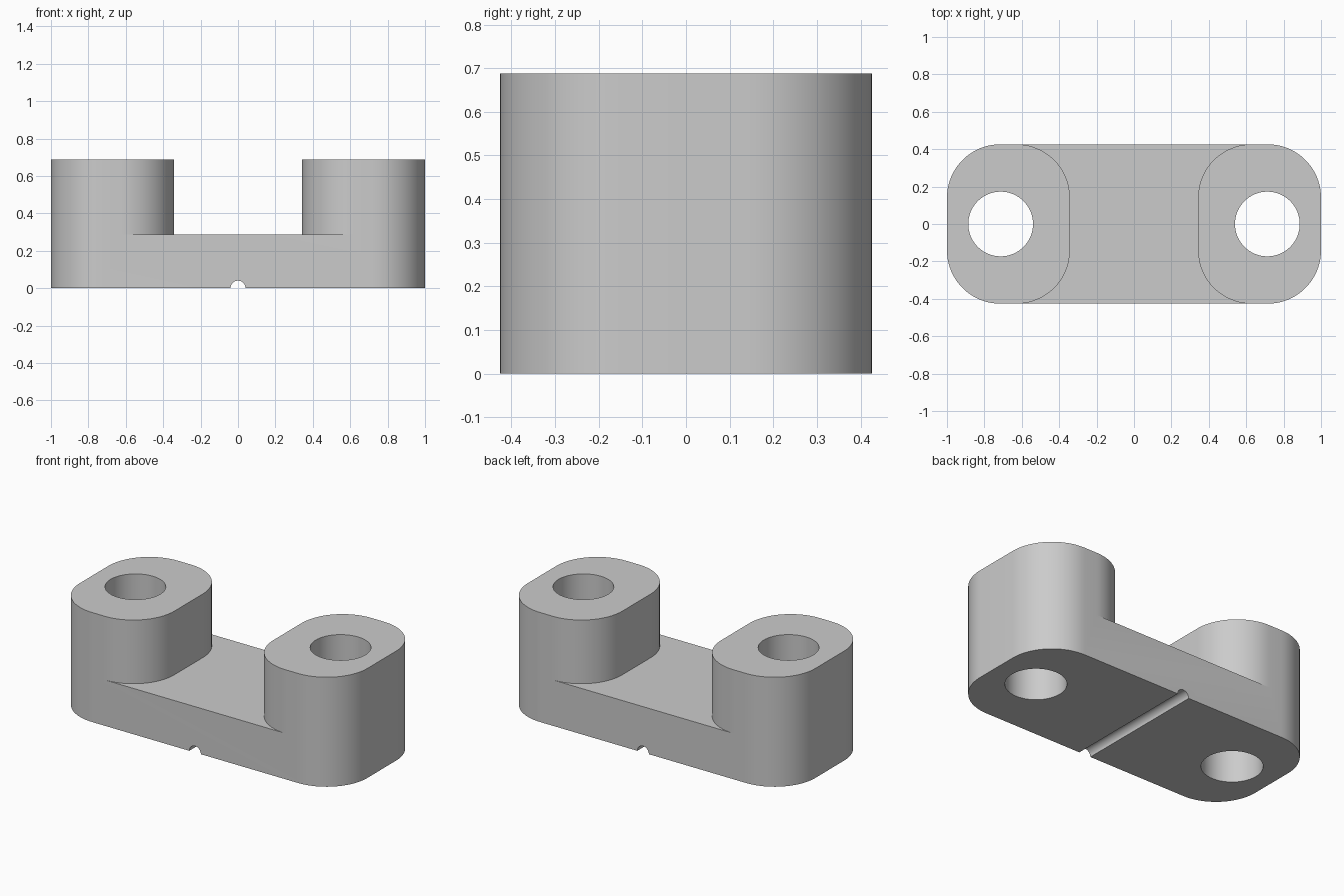
import bpy, bmesh
from math import radians, sin, cos, pi

HALF_X, HALF_Y = 1.0, 0.426
INNER_X, CORNER = 0.343, 0.285
BASE_Z, TOP_Z = 0.288, 0.688
HOLE_X, HOLE_R, GROOVE_R = 0.713, 0.173, 0.04

cube = bpy.data.objects.get("Cube")
if cube:
    bpy.data.objects.remove(cube, do_unlink=True)

grey = bpy.data.materials.new("plain grey")
grey.use_nodes = True
colour = (0.6, 0.6, 0.6, 1)
grey.diffuse_color = colour
grey.node_tree.nodes["Principled BSDF"].inputs["Base Color"].default_value = colour


def arc(cx, cy, r, start, end, steps=20):
    return [(cx + r * cos(a), cy + r * sin(a)) for a in
            (radians(start + (end - start) * i / steps) for i in range(steps + 1))]


def prism(name, outline, z0, z1):
    bm = bmesh.new()
    face = bm.faces.new([bm.verts.new((x, y, z0)) for x, y in outline])
    top = bmesh.ops.extrude_face_region(bm, geom=[face])["geom"]
    bmesh.ops.translate(bm, vec=(0, 0, z1 - z0),
                        verts=[v for v in top if isinstance(v, bmesh.types.BMVert)])
    bmesh.ops.recalc_face_normals(bm, faces=bm.faces)
    mesh = bpy.data.meshes.new(name)
    bm.to_mesh(mesh)
    bm.free()
    mesh.materials.append(grey)
    obj = bpy.data.objects.new(name, mesh)
    bpy.context.collection.objects.link(obj)
    return obj


def cut(target, cutter):
    mod = target.modifiers.new(cutter.name, 'BOOLEAN')
    mod.operation, mod.solver, mod.object = 'DIFFERENCE', 'EXACT', cutter
    bpy.context.view_layer.objects.active = target
    bpy.ops.object.modifier_apply(modifier=mod.name)
    bpy.data.objects.remove(cutter, do_unlink=True)


# Full-height block with rounded ends
ox, oy = HALF_X - CORNER, HALF_Y - CORNER
outline = (arc(ox, oy, CORNER, 0, 90) + arc(-ox, oy, CORNER, 90, 180)
           + arc(-ox, -oy, CORNER, 180, 270) + arc(ox, -oy, CORNER, 270, 360))
bracket = prism("bracket", outline, 0, TOP_Z)

# Gap between the posts, leaving their inner corners rounded
ix = INNER_X + CORNER
side = [(ix, -1)] + arc(ix, -oy, CORNER, 270, 180) + arc(ix, oy, CORNER, 180, 90) + [(ix, 1)]
gap = side + [(-x, y) for x, y in reversed(side)]
cut(bracket, prism("gap_cutter", gap, BASE_Z, 1))

# Bolt hole through each post
for s in (-1, 1):
    cut(bracket, prism("hole_cutter", arc(s * HOLE_X, 0, HOLE_R, 0, 360, 64)[:-1], -0.1, 1))

# Half-round groove across the underside
groove = prism("groove_cutter", arc(0, 0, GROOVE_R, 0, 360, 32)[:-1], -1, 1)
groove.rotation_euler.x = pi / 2
bpy.context.view_layer.update()
cut(bracket, groove)

bpy.ops.object.select_all(action='DESELECT')
bracket.select_set(True)
bpy.context.view_layer.objects.active = bracket
bpy.ops.object.shade_smooth_by_angle(angle=radians(30))
